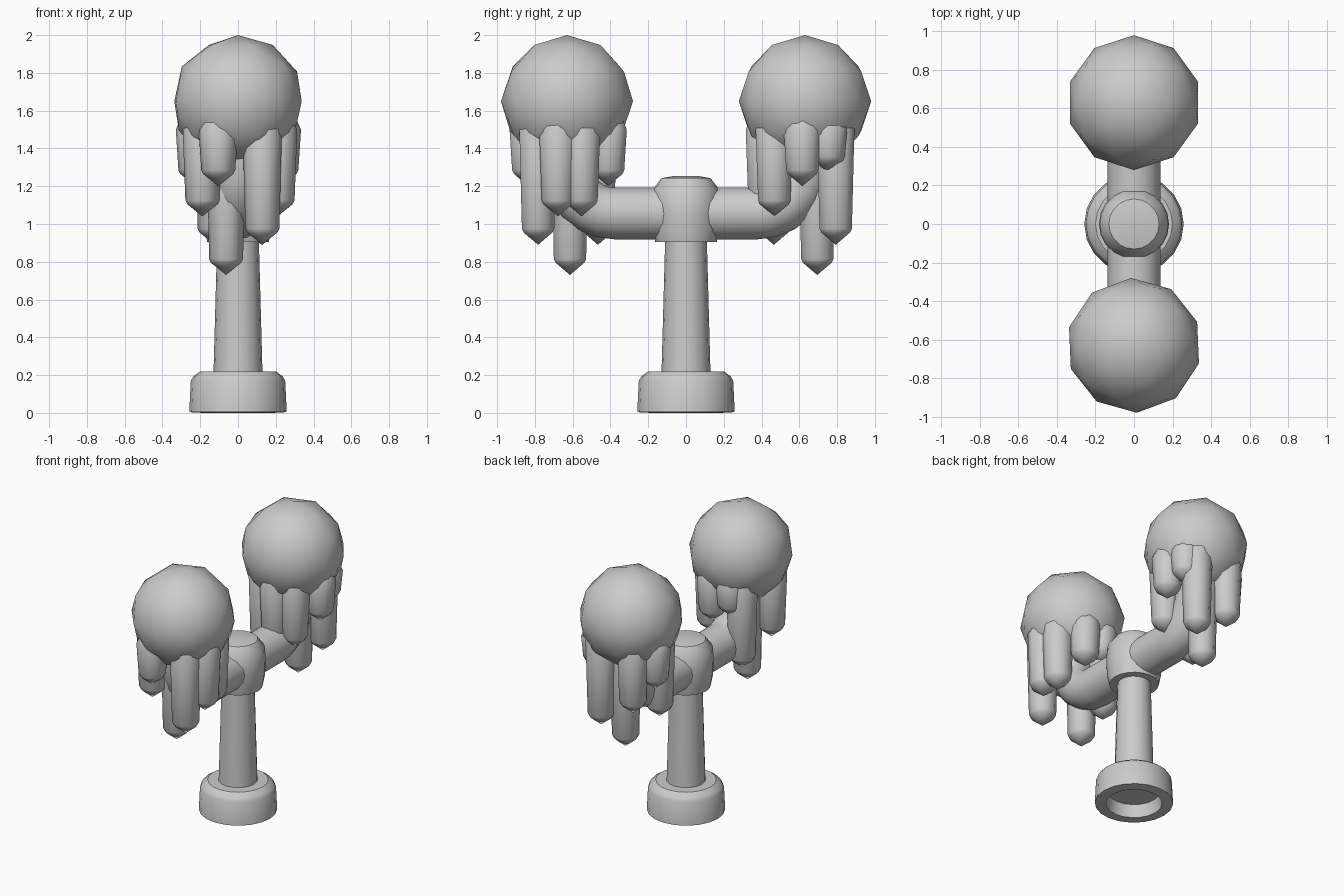
import bpy, bmesh, math
from mathutils import Matrix, Vector

if "Cube" in bpy.data.objects:
    bpy.data.objects.remove(bpy.data.objects["Cube"])

def finish(bm, name, angle=50):
    bmesh.ops.remove_doubles(bm, verts=bm.verts, dist=1e-5)
    bmesh.ops.recalc_face_normals(bm, faces=bm.faces)
    me = bpy.data.meshes.new(name)
    bm.to_mesh(me)
    bm.free()
    ob = bpy.data.objects.new(name, me)
    bpy.context.collection.objects.link(ob)
    bpy.ops.object.select_all(action='DESELECT')
    ob.select_set(True)
    bpy.context.view_layer.objects.active = ob
    bpy.ops.object.shade_smooth_by_angle(angle=math.radians(angle))
    return ob

def add_lathe(bm, profile, sides, offset=(0, 0)):
    verts = [bm.verts.new((r, 0, z)) for r, z in profile]
    edges = [bm.edges.new(p) for p in zip(verts, verts[1:])]
    out = bmesh.ops.spin(bm, geom=verts + edges, cent=(0, 0, 0), axis=(0, 0, 1),
                         angle=2 * math.pi, steps=sides, use_duplicate=False)
    new = set(verts) | {v for e in edges for v in e.verts}
    new |= {v for v in bm.verts if v.index == -1}
    return out

def lathe(name, profile, sides, loc=(0, 0, 0), angle=50):
    bm = bmesh.new()
    add_lathe(bm, profile, sides)
    ob = finish(bm, name, angle)
    ob.location = loc
    return ob

# Stand: hollow foot, tapered pole, hub
lathe("base", [(0, .09), (.17, .09), (.185, 0), (.258, .004), (.25, .17), (.235, .195),
               (.2, .22), (0, .22)], 20, angle=35)
lathe("pole", [(.13, .2), (.11, .93)], 16)
lathe("hub", [(0, 1.255), (.07, 1.253), (.13, 1.243), (.178, 1.18), (.182, 1.06),
              (.178, .98), (.163, .905), (0, .905)], 20, angle=40)

# Arms: swept tube bending up into each globe
def arm(name, side):
    bend, zc, y_end, r, n = .25, 1.056, .63, .137, 16
    path = [(0, zc, 0)]
    for i in range(7):
        a = math.pi / 2 * i / 6
        path.append((y_end - bend + bend * math.sin(a), zc + bend - bend * math.cos(a), a))
    path.append((y_end, 1.42, math.pi / 2))
    bm = bmesh.new()
    rings = []
    for y, z, a in path:
        ring = []
        for k in range(n):
            t = 2 * math.pi * k / n
            u, w = r * math.cos(t), r * math.sin(t)
            ring.append(bm.verts.new((u, side * (y - w * math.sin(a)), z + w * math.cos(a))))
        rings.append(ring)
    for a, b in zip(rings, rings[1:]):
        for k in range(n):
            bm.faces.new((a[k], a[(k + 1) % n], b[(k + 1) % n], b[k]))
    return finish(bm, name)

# Hanging icicles: angle (degrees), distance from globe axis, tip height
ICICLES = [(310, .20, .89), (347, .215, 1.04), (22, .205, 1.04), (71, .23, 1.2),
           (108, .225, 1.27), (127, .205, .89), (203, .205, 1.04), (243, .23, 1.2),
           (166, .065, .73)]

for label, side, turn in (("front", -1, 74.5), ("back", 1, 0)):
    arm(label + "_arm", side)
    # Globe
    bm = bmesh.new()
    bmesh.ops.create_icosphere(bm, subdivisions=2, radius=.35)
    globe = finish(bm, label + "_globe")
    globe.location = (0, side * .63, 1.65)
    globe.rotation_euler.z = math.radians(turn)
    for i, (ang, dist, tip) in enumerate(ICICLES):
        a = math.radians(ang + turn - 74.5)
        lathe(f"{label}_icicle_{i + 1}",
              [(0, 1.62), (.06, 1.6), (.104, 1.5), (.09, tip + .085), (.08, tip + .065), (0, tip)],
              10, (dist * math.cos(a), side * .63 + dist * math.sin(a), 0), 60)
